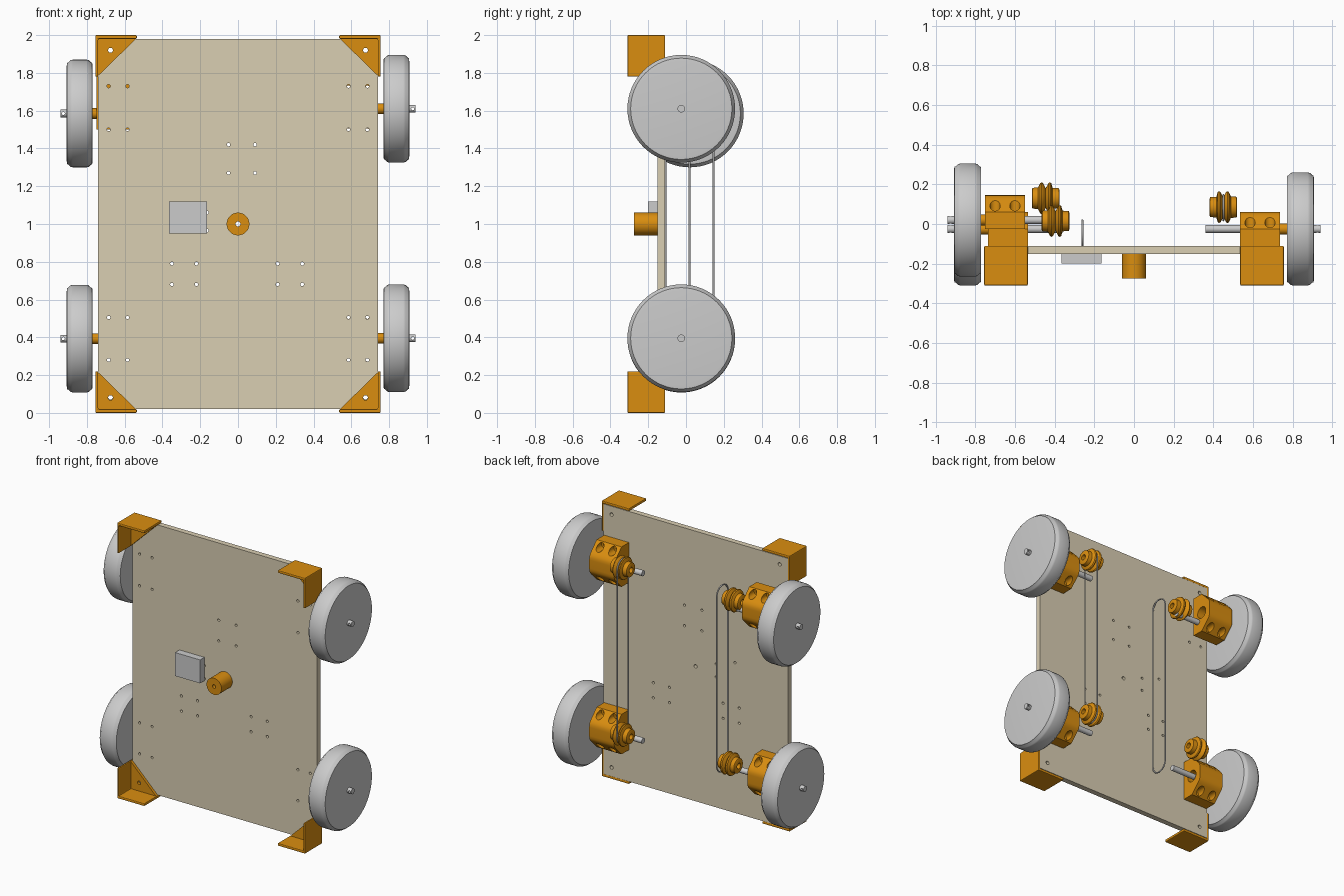
import bpy, bmesh
from math import sin, cos, pi
from mathutils import Matrix, Vector

if "Cube" in bpy.data.objects:
    bpy.data.objects.remove(bpy.data.objects["Cube"])


def material(name, rgb):
    m = bpy.data.materials.new(name)
    m.diffuse_color = (*rgb, 1)
    m.use_nodes = True
    m.node_tree.nodes["Principled BSDF"].inputs["Base Color"].default_value = m.diffuse_color
    return m


ORANGE = material("orange_plastic", (0.70, 0.27, 0.005))
WOOD = material("plywood", (0.70, 0.62, 0.45))


def finish(name, bm, mat=None, smooth=True):
    bmesh.ops.recalc_face_normals(bm, faces=bm.faces)
    me = bpy.data.meshes.new(name)
    bm.to_mesh(me)
    bm.free()
    ob = bpy.data.objects.new(name, me)
    bpy.context.collection.objects.link(ob)
    if mat:
        me.materials.append(mat)
    if smooth:
        shade(ob)
    return ob


def select(ob):
    bpy.ops.object.select_all(action='DESELECT')
    ob.select_set(True)
    bpy.context.view_layer.objects.active = ob


def shade(ob):
    select(ob)
    bpy.ops.object.shade_smooth_by_angle(angle=0.6)


def add_box(bm, lo, hi):
    lo, hi = Vector(lo), Vector(hi)
    size = hi - lo
    m = Matrix.Translation((lo + hi) / 2) @ Matrix.Diagonal((*map(abs, size), 1))
    bmesh.ops.create_cube(bm, size=1, matrix=m)


def add_rod(bm, c, r, length, axis, seg=24):
    rot = Matrix.Rotation(pi / 2, 4, 'Y' if axis == 'X' else 'X')
    bmesh.ops.create_cone(bm, cap_ends=True, segments=seg, radius1=r, radius2=r,
                          depth=length, matrix=Matrix.Translation(c) @ rot)


def add_prism(bm, pts, d):
    """Extrude a closed outline along vector d."""
    f = bm.faces.new([bm.verts.new(p) for p in pts])
    g = bmesh.ops.extrude_face_region(bm, geom=[f])['geom']
    bmesh.ops.translate(bm, vec=d, verts=[v for v in g if isinstance(v, bmesh.types.BMVert)])


def lathe(name, profile, loc, flip=1, mat=None, seg=64):
    """Closed solid of revolution about the x axis; profile holds (x, radius)."""
    bm = bmesh.new()
    rings = [[bm.verts.new((loc[0] + flip * x, loc[1] + r * cos(2 * pi * i / seg),
                            loc[2] + r * sin(2 * pi * i / seg))) for i in range(seg)]
             for x, r in profile]
    for a, b in zip(rings, rings[1:]):
        for i in range(seg):
            j = (i + 1) % seg
            bm.faces.new((a[i], a[j], b[j], b[i]))
    bm.faces.new(rings[0])
    bm.faces.new(rings[-1])
    return finish(name, bm, mat)


def drill(ob, cutters):
    """Subtract rods (centre, radius, length, axis) from ob, one radius at a time."""
    for r in sorted({c[1] for c in cutters}):
        bm = bmesh.new()
        for c in cutters:
            if c[1] == r:
                add_rod(bm, *c)
        cut = finish("cutter", bm, smooth=False)
        cut.hide_render = True
        mod = ob.modifiers.new("drill", 'BOOLEAN')
        mod.operation, mod.solver, mod.object = 'DIFFERENCE', 'EXACT', cut
        select(ob)
        bpy.ops.object.modifier_apply(modifier=mod.name)
        bpy.data.objects.remove(cut)
    shade(ob)


# Base board with bolt holes
holes = [(x, z) for x in (-.685, -.585, .585, .685) for z in (.28, .505, 1.50, 1.73)]
holes += [(x, z) for x in (-.05, .09) for z in (1.27, 1.42)]
holes += [(x, z) for x in (-.35, -.22, .21, .34) for z in (.68, .79)]
holes += [(-.165, .965), (-.165, 1.06), (-.315, 1.11)]
bm = bmesh.new()
add_box(bm, (-.74, -.15, .02), (.74, -.11, 1.98))
board = finish("base_board", bm, WOOD, False)
drill(board, [((x, -.13, z), .009, .2, 'Y') for x, z in holes]
      + [((x, -.13, z), .013, .2, 'Y') for x in (-.675, .675) for z in (.085, 1.92)]
      + [((0, -.13, 1), .0131, .2, 'Y')])

# Corner brackets: two outer walls and a triangular base
for sx in (-1, 1):
    for sz in (-1, 1):
        bm = bmesh.new()
        P = lambda x, y, z: (sx * x, y, 1 + sz * z)
        L = [(.535, .98), (.535, 1), (.755, 1), (.755, .78), (.74, .78), (.74, .98)]
        add_prism(bm, [P(x, -.31, z) for x, z in L], (0, .2, 0))
        bmesh.ops.recalc_face_normals(bm, faces=bm.faces)
        wall = finish("corner_bracket_walls", bm, ORANGE, False)
        bev = wall.modifiers.new("round", 'BEVEL')
        bev.width, bev.segments = .006, 2
        bm = bmesh.new()
        add_prism(bm, [P(.535, -.17, .985), P(.745, -.17, .985), P(.745, -.17, .78)], (0, .02, 0))
        base = finish("corner_bracket_base", bm, ORANGE, False)
        drill(base, [(P(.675, -.16, .92), .013, .2, 'Y')])

# Centre post and circuit box
bm = bmesh.new()
add_rod(bm, (0, -.2125, 1), .06, .125, 'Y', 48)
post = finish("centre_post", bm, ORANGE)
drill(post, [((0, -.2, 1), .013, .4, 'Y')])
bm = bmesh.new()
add_box(bm, (-.365, -.2, .95), (-.165, -.15, 1.12))
finish("circuit_box", bm, smooth=False)

# Axle units: side, shaft y/z, block inner x, block y/z, pulley x/y/z
WHEEL = [(0, .25), (.002, .268), (.008, .27), (.02, .282), (.03, .285), (.105, .285),
         (.117, .282), (.129, .27), (.135, .268), (.137, .25)]
PULLEY = [(0, .04), (.004, .05), (.035, .052), (.042, .076), (.048, .08), (.056, .076),
          (.07, .05), (.084, .076), (.09, .08), (.098, .076), (.108, .055), (.136, .052), (.14, .045)]
HALF = [(.145, -.085), (.145, 0), (.08, .065), (.066, .077), (.048, .084), (.03, .085)]
UNITS = [("right_top", 1, -.025, 1.61, .535, -.025, 1.61, .38, .085, 1.67),
         ("right_bottom", 1, -.025, .395, .535, -.025, .395, .38, .085, .46),
         ("left_bottom", -1, -.025, .393, .535, -.025, .393, .375, .13, .505),
         ("left_top", -1, .02, 1.585, .55, .06, 1.645, .325, .015, 1.635)]
for n, s, y, z, bx, by, bz, px, py, pz in UNITS:
    lathe(n + "_wheel", WHEEL, (s * .77, y, z), s)
    bm = bmesh.new()
    add_rod(bm, (s * .65, y, z), .02, .58, 'X', 20)
    shaft = finish(n + "_shaft", bm)
    drill(shaft, [((s * .925, y, z), .008, .1, 'Y')])
    bm = bmesh.new()
    add_rod(bm, (s * .75, y, z), .028, .04, 'X')
    finish(n + "_spacer", bm, ORANGE)
    # bearing block with bore and recessed bolt holes
    bm = bmesh.new()
    outline = HALF + [(-w, h) for w, h in reversed(HALF)]
    add_prism(bm, [(s * bx, by + h, bz + w) for w, h in outline], (s * .2, 0, 0))
    block = finish(n + "_bearing_block", bm, ORANGE, False)
    bolts = [(s * (bx + d), bz + e) for d in (.05, .15) for e in (-.113, .113)]
    drill(block, [((s * (bx + .1), by, bz), .043, .4, 'X')]
          + [((x, by, w), .010, .4, 'Y') for x, w in bolts]
          + [((x, by + .11, w), .026, .26, 'Y') for x, w in bolts])
    pulley = lathe(n + "_pulley", PULLEY, (s * px, py, pz), s, ORANGE, 48)
    drill(pulley, [((s * px, py, pz), .02, .4, 'X')])

# Drive belts: rounded loops around the pulley grooves
for n, x, y, z0, z1 in (("right_belt", .45, .082, .46, 1.67), ("left_belt", -.26, -.045, .395, 1.62)):
    cu = bpy.data.curves.new(n, 'CURVE')
    cu.dimensions, cu.bevel_depth, cu.bevel_resolution = '3D', .005, 2
    sp = cu.splines.new('POLY')
    N = 20
    pts = [(x, y + .064 * cos(pi * i / N), z1 + .064 * sin(pi * i / N)) for i in range(N + 1)]
    pts += [(x, y - .064 * cos(pi * i / N), z0 - .064 * sin(pi * i / N)) for i in range(N + 1)]
    sp.points.add(len(pts) - 1)
    for p, co in zip(sp.points, pts):
        p.co = (*co, 1)
    sp.use_cyclic_u = True
    bpy.context.collection.objects.link(bpy.data.objects.new(n, cu))
